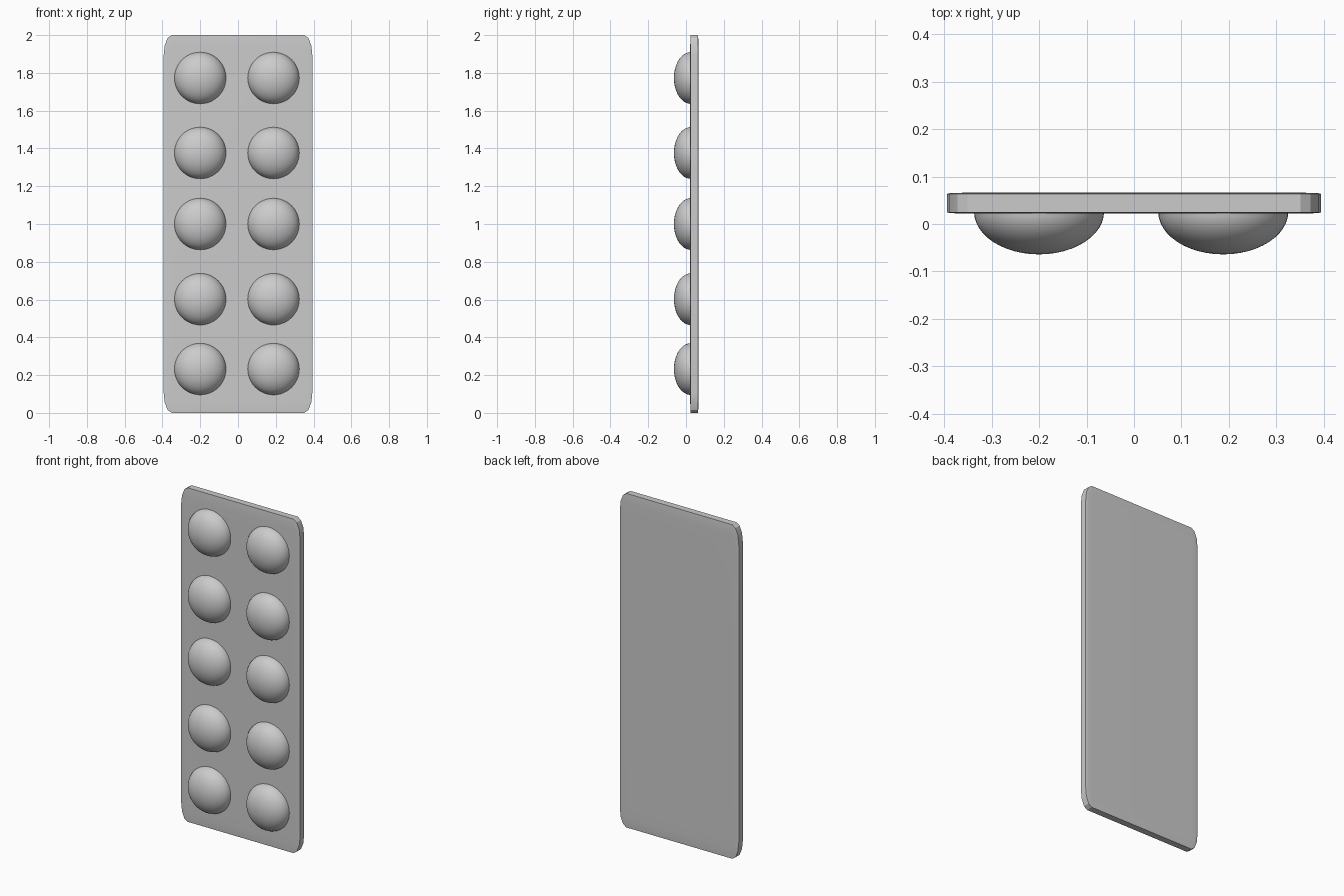
import bpy, bmesh, math
from mathutils import Matrix

cube = bpy.data.objects.get("Cube")
if cube:
    bpy.data.objects.remove(cube, do_unlink=True)

# One plain grey for the whole pack
grey = bpy.data.materials.new("plain grey")
grey.use_nodes = True
colour = (0.6, 0.6, 0.6, 1)
grey.diffuse_color = colour
grey.node_tree.nodes["Principled BSDF"].inputs["Base Color"].default_value = colour


def add_part(name, bm, location):
    mesh = bpy.data.meshes.new(name)
    bm.to_mesh(mesh)
    bm.free()
    mesh.materials.append(grey)
    obj = bpy.data.objects.new(name, mesh)
    obj.location = location
    bpy.context.collection.objects.link(obj)
    bpy.ops.object.select_all(action="DESELECT")
    obj.select_set(True)
    bpy.context.view_layer.objects.active = obj
    bpy.ops.object.shade_smooth_by_angle(angle=math.radians(30))
    return obj


# Backing card: a rounded cube stretched into a thin, tall plate
bm = bmesh.new()
bmesh.ops.create_cube(bm, size=2)
bmesh.ops.bevel(bm, geom=bm.edges[:], offset=0.11, segments=3,
                profile=0.5, affect="EDGES")
bmesh.ops.scale(bm, vec=(0.394, 0.022, 1), verts=bm.verts)
add_part("backing_card", bm, (0, 0.044, 1))


# Blister: the front half of a flattened sphere, its rim sunk into the card
def add_blister(name, x, z):
    bm = bmesh.new()
    bmesh.ops.create_uvsphere(bm, u_segments=48, v_segments=24, radius=1)
    bmesh.ops.rotate(bm, matrix=Matrix.Rotation(math.pi / 2, 3, "X"), verts=bm.verts)
    bmesh.ops.bisect_plane(bm, geom=bm.verts[:] + bm.edges[:] + bm.faces[:],
                           plane_co=(0, 0, 0), plane_no=(0, 1, 0), clear_outer=True)
    bmesh.ops.scale(bm, vec=(0.137, 0.09, 0.137), verts=bm.verts)
    add_part(name, bm, (x, 0.026, z))


# Two columns of five blisters
for side, x in (("right", -0.2), ("left", 0.188)):
    for row, z in enumerate((0.232, 0.602, 1.0, 1.376, 1.773), 1):
        add_blister(f"blister_{side}_{row}", x, z)
